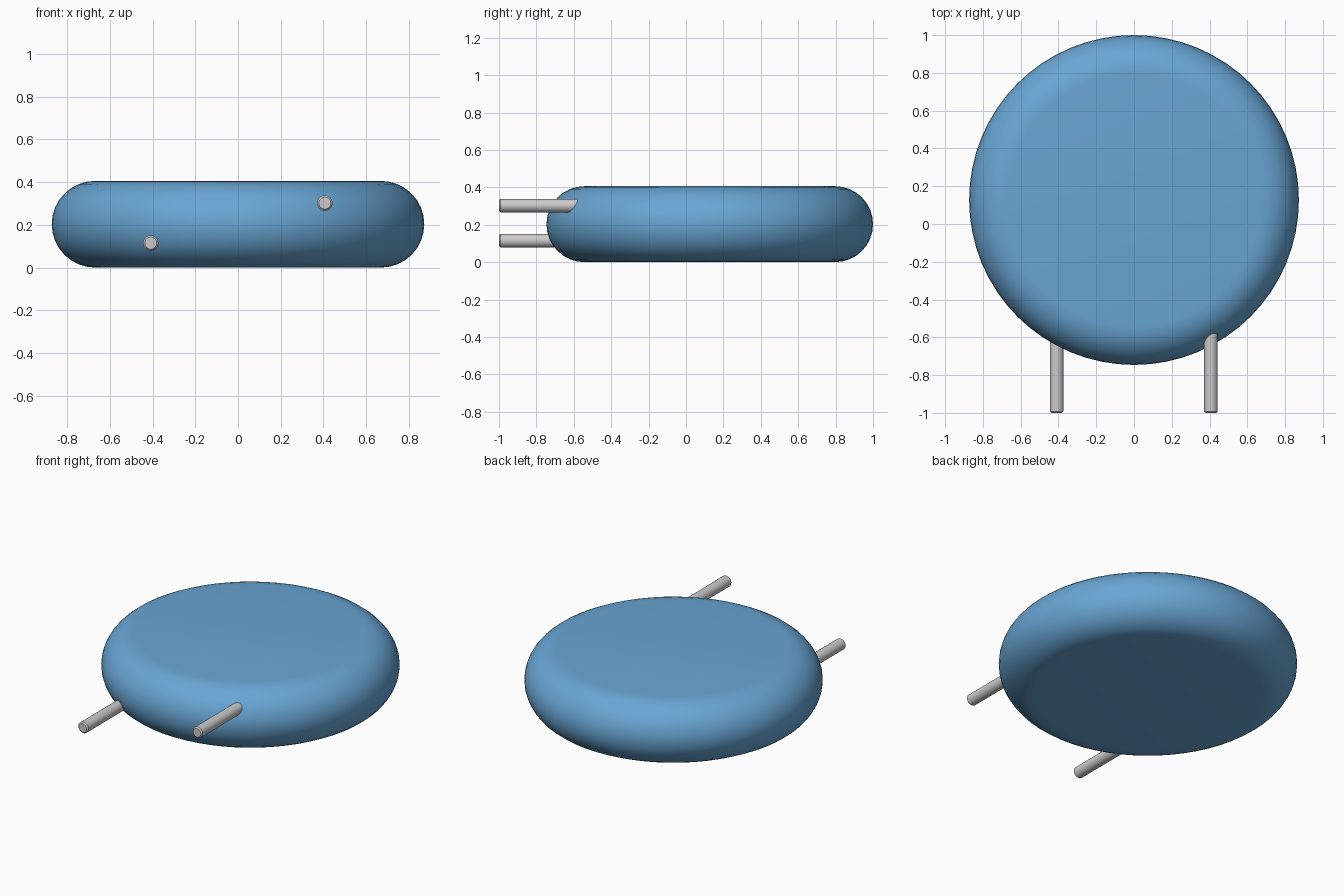
import bpy, bmesh, math
from mathutils import Matrix

if "Cube" in bpy.data.objects:
    bpy.data.objects.remove(bpy.data.objects["Cube"])

CY = 0.127          # disc centre in y
R, H = 0.873, 0.406  # disc outer radius and height
SEG = 64


def lathe(name, profile, segments, matrix):
    """Stack rings from (radius, height) pairs and cap both ends."""
    bm = bmesh.new()
    rings = []
    for r, h in profile:
        angles = [2 * math.pi * i / segments for i in range(segments)]
        rings.append([bm.verts.new((r * math.cos(a), r * math.sin(a), h)) for a in angles])
    for lo, hi in zip(rings, rings[1:]):
        for i in range(segments):
            j = (i + 1) % segments
            bm.faces.new((lo[i], lo[j], hi[j], hi[i]))
    bm.faces.new(rings[0][::-1])
    bm.faces.new(rings[-1])
    bm.transform(matrix)
    bmesh.ops.recalc_face_normals(bm, faces=bm.faces)
    mesh = bpy.data.meshes.new(name)
    bm.to_mesh(mesh)
    bm.free()
    obj = bpy.data.objects.new(name, mesh)
    bpy.context.collection.objects.link(obj)
    bpy.ops.object.select_all(action='DESELECT')
    obj.select_set(True)
    bpy.context.view_layer.objects.active = obj
    bpy.ops.object.shade_smooth_by_angle(angle=math.radians(30))
    return obj


# Rounded disc with a half-circle rim
half = H / 2
steps = 16
rim = [(R - half + half * math.cos(t), half + half * math.sin(t))
       for t in (-math.pi / 2 + math.pi * i / steps for i in range(steps + 1))]
disc = lathe("rounded_disc", rim, SEG, Matrix.Translation((0, CY, 0)))
blue = bpy.data.materials.new("blue")
blue.diffuse_color = (0.14, 0.38, 0.66, 1)
blue.use_nodes = True
blue.node_tree.nodes["Principled BSDF"].inputs["Base Color"].default_value = blue.diffuse_color
disc.data.materials.append(blue)

# Two pins reaching forward from inside the disc, front tips chamfered
pr, length, c = 0.036, 0.5, 0.008
pin = [(pr - c, 0), (pr, c), (pr, length)]
for name, x, z in (("left_pin", -0.409, 0.115), ("right_pin", 0.407, 0.302)):
    place = Matrix.Translation((x, -1, z)) @ Matrix.Rotation(-math.pi / 2, 4, 'X')
    lathe(name, pin, 24, place)
